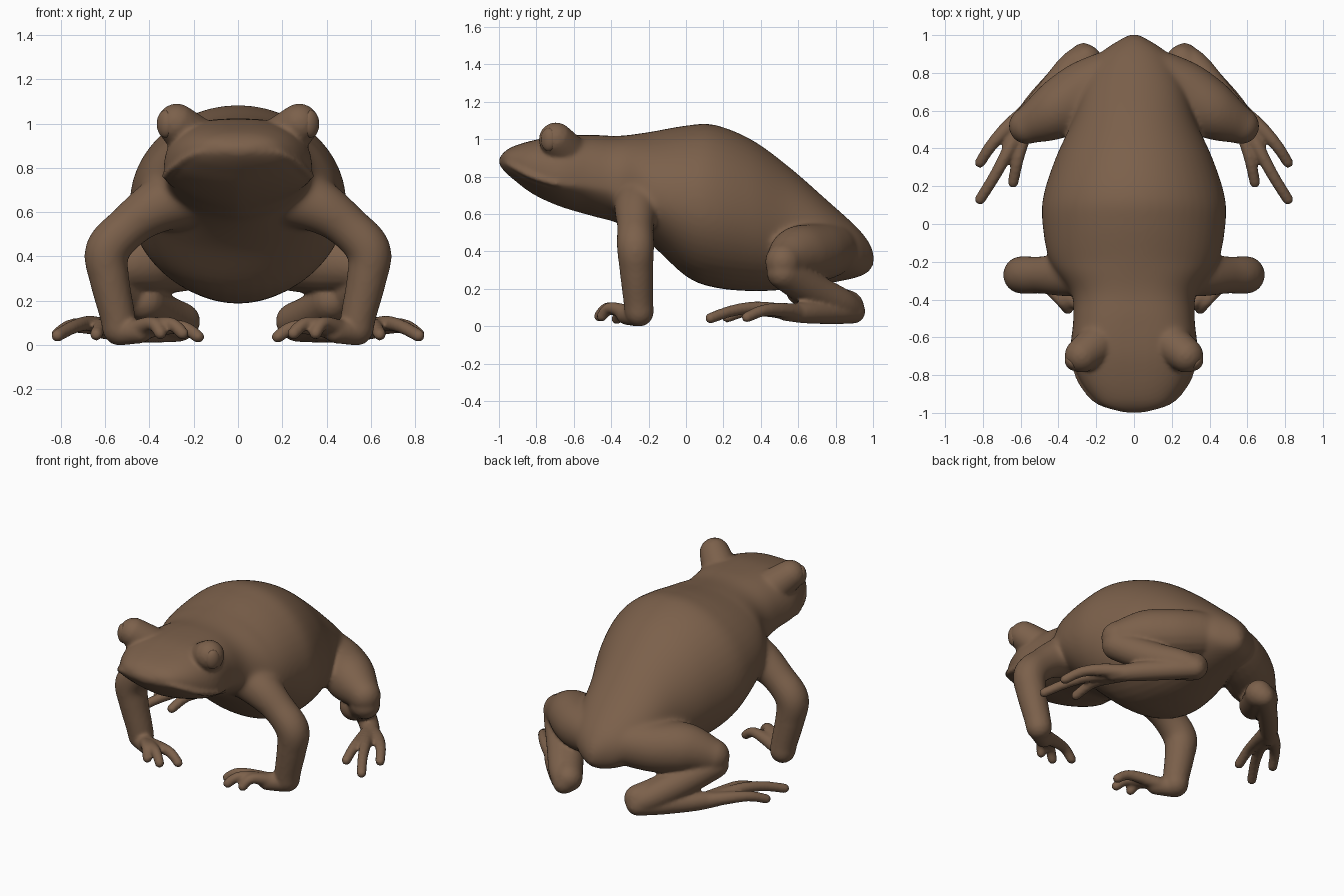
import bpy, bmesh, math
from mathutils import Vector

if "Cube" in bpy.data.objects:
    bpy.data.objects.remove(bpy.data.objects["Cube"])

brown = bpy.data.materials.new("brown skin")
brown.diffuse_color = (0.2, 0.118, 0.07, 1)
brown.use_nodes = True
brown.node_tree.nodes["Principled BSDF"].inputs["Base Color"].default_value = brown.diffuse_color


def spline(pts, sub):
    """Catmull-Rom through tuples of any length."""
    out = []
    for i in range(len(pts) - 1):
        a, b, c, d = (pts[max(0, min(len(pts) - 1, i + k))] for k in (-1, 0, 1, 2))
        for s in range(sub):
            t = s / sub
            out.append(tuple(0.5 * (2 * q + (r - p) * t + (2 * p - 5 * q + 4 * r - u) * t * t
                                    + (3 * q - p - 3 * r + u) * t ** 3)
                             for p, q, r, u in zip(a, b, c, d)))
    return out + [tuple(pts[-1])]


def loft(bm, rings, flip=False):
    """Closed skin over rings of points."""
    rings = [[bm.verts.new(p) for p in ring] for ring in rings]
    n = len(rings[0])
    faces = [(a[j], a[(j + 1) % n], b[(j + 1) % n], b[j])
             for a, b in zip(rings, rings[1:]) for j in range(n)]
    faces += [rings[0][::-1], rings[-1]]
    for f in faces:
        bm.faces.new(f[::-1] if flip else f)


def limb(bm, pts):
    """Round-ended tube through (x, y, z, radius), on both sides."""
    path = [(Vector(p[:3]), p[3]) for p in spline(pts, 6)]
    k = len(path)
    tan = [(path[min(i + 1, k - 1)][0] - path[max(i - 1, 0)][0]).normalized() for i in range(k)]
    cap = [math.radians(a) for a in (85, 65, 45, 22)]
    p0, r0 = path[0]
    p1, r1 = path[-1]
    full = [(p0 - tan[0] * r0 * math.sin(a), r0 * math.cos(a), tan[0]) for a in cap]
    full += [(p, r, t) for (p, r), t in zip(path, tan)]
    full += [(p1 + tan[-1] * r1 * math.sin(a), r1 * math.cos(a), tan[-1]) for a in cap[::-1]]
    u = tan[0].orthogonal()
    rings = []
    for p, r, t in full:
        u = (u - t * u.dot(t)).normalized()
        v = t.cross(u)
        rings.append([p + (u * math.cos(a) + v * math.sin(a)) * r
                      for a in (2 * math.pi * j / 20 for j in range(20))])
    loft(bm, rings)
    loft(bm, [[(-q.x, q.y, q.z) for q in ring] for ring in rings], flip=True)


# Trunk and head: sections (y, half width, top, widest height, bottom)
sections = [
    (-.998, .05, .90, .88, .865), (-.97, .15, .935, .87, .83), (-.92, .22, .965, .84, .785),
    (-.82, .29, .995, .80, .71), (-.68, .335, 1.02, .765, .645), (-.5, .322, 1.025, .75, .59),
    (-.36, .335, 1.02, .73, .55), (-.2, .445, 1.04, .69, .45), (0, .485, 1.075, .65, .27),
    (.15, .48, 1.08, .62, .21), (.35, .415, 1.0, .58, .19), (.55, .325, .855, .52, .20),
    (.75, .26, .68, .46, .23), (.9, .18, .545, .40, .26), (.97, .085, .465, .38, .29),
    (1.004, .02, .40, .37, .33)]
N = 48
bm = bmesh.new()
rings = []
for y, w, top, mid, bot in spline(sections, 6):
    head = max(0, min(1, (-0.2 - y) / 0.35))       # boxier skull, V-shaped jaw
    ring = []
    for j in range(N):
        a = 2 * math.pi * j / N
        c, s = math.cos(a), math.sin(a)
        e = 2 / (2 + 0.8 * head) if s >= 0 else 2 / (2 - 0.5 * head)
        h = top - mid if s >= 0 else mid - bot
        ring.append((math.copysign(abs(c) ** e, c) * w, y,
                     mid + math.copysign(abs(s) ** e, s) * h))
    rings.append(ring)
loft(bm, rings)
bmesh.ops.recalc_face_normals(bm, faces=bm.faces)

# Lip ridge and eye bumps
limb(bm, [(0, -.985, .89, .016), (.15, -.957, .877, .016), (.225, -.91, .85, .017),
          (.29, -.815, .802, .018), (.325, -.69, .765, .018)])
limb(bm, [(.20, -.64, .93, .11), (.275, -.695, 1.0, .093)])

# Front arms and fingers
limb(bm, [(.25, -.24, .68, .15), (.38, -.265, .62, .12), (.49, -.27, .54, .10),
          (.59, -.27, .43, .102), (.58, -.265, .30, .09), (.545, -.255, .14, .08),
          (.535, -.25, .078, .078)])
limb(bm, [(.53, -.26, .06, .06), (.44, -.32, .065, .055)])
for x, y, z in [(.35, -.45, .055), (.25, -.465, .055), (.18, -.37, .04)]:
    limb(bm, [(.49, -.28, .06, .045), (.3 * .48 + .7 * x, .3 * -.29 + .7 * y, z + .045, .032),
              (x, y, z, .029)])

# Hind legs: thigh, shin, foot and toes
limb(bm, [(.15, .77, .41, .145), (.28, .70, .395, .155), (.42, .595, .385, .152),
          (.565, .52, .35, .10)])
limb(bm, [(.57, .52, .29, .09), (.43, .68, .19, .095), (.33, .82, .125, .085),
          (.265, .885, .09, .073)])
limb(bm, [(.42, .62, .20, .09), (.33, .76, .14, .09), (.255, .865, .11, .085)])
limb(bm, [(.27, .895, .08, .064), (.38, .79, .075, .062), (.52, .64, .075, .058),
          (.61, .53, .075, .045)])
limb(bm, [(.56, .60, .075, .047), (.68, .50, .09, .038), (.76, .41, .085, .032), (.815, .325, .05, .029)])
limb(bm, [(.58, .56, .075, .045), (.67, .38, .10, .035), (.74, .25, .085, .031), (.815, .13, .045, .029)])
limb(bm, [(.55, .58, .075, .045), (.60, .40, .09, .034), (.62, .32, .085, .031), (.64, .22, .05, .029)])

mesh = bpy.data.meshes.new("body_and_legs")
bm.to_mesh(mesh)
bm.free()
body = bpy.data.objects.new("body_and_legs", mesh)
bpy.context.collection.objects.link(body)
bpy.context.view_layer.objects.active = body
body.select_set(True)

# Fuse the parts into one skin
m = body.modifiers.new("fuse", 'REMESH')
m.mode = 'VOXEL'
m.voxel_size = 0.011
m.use_smooth_shade = True
bpy.ops.object.modifier_apply(modifier="fuse")

# Soften it all a little, and the joints of the trunk with the limbs a lot
group = body.vertex_groups.new(name="joints")
for v in body.data.vertices:
    x, y, z = v.co
    weight = min(1, max(0, (z - .28) / .1)) * min(1, max(0, (y + .6) / .1))
    if weight > 0:
        group.add([v.index], weight, 'REPLACE')
for name, count, vg in (("soften", 5, ""), ("blend", 30, "joints")):
    m = body.modifiers.new(name, 'SMOOTH')
    m.factor, m.iterations, m.vertex_group = 0.5, count, vg
    bpy.ops.object.modifier_apply(modifier=name)
low = min(v.co.z for v in body.data.vertices)
for v in body.data.vertices:
    v.co.z -= low
body.data.materials.clear()
body.data.materials.append(brown)
for p in body.data.polygons:
    p.use_smooth = True

# Eyeballs, tall flat ovals facing out and forward
for side, s in (("right", 1), ("left", -1)):
    d = Vector((s * .80, -.60, 0)).normalized()
    bpy.ops.mesh.primitive_uv_sphere_add(segments=32, ring_count=16, radius=1,
                                         location=Vector((s * .275, -.695, 1.0 - low)) + d * .066)
    eye = bpy.context.object
    eye.name = side + "_eye"
    eye.scale = (.034, .046, .062)
    eye.rotation_euler.z = math.atan2(d.y, d.x)
    eye.data.materials.append(brown)
    bpy.ops.object.shade_smooth()
